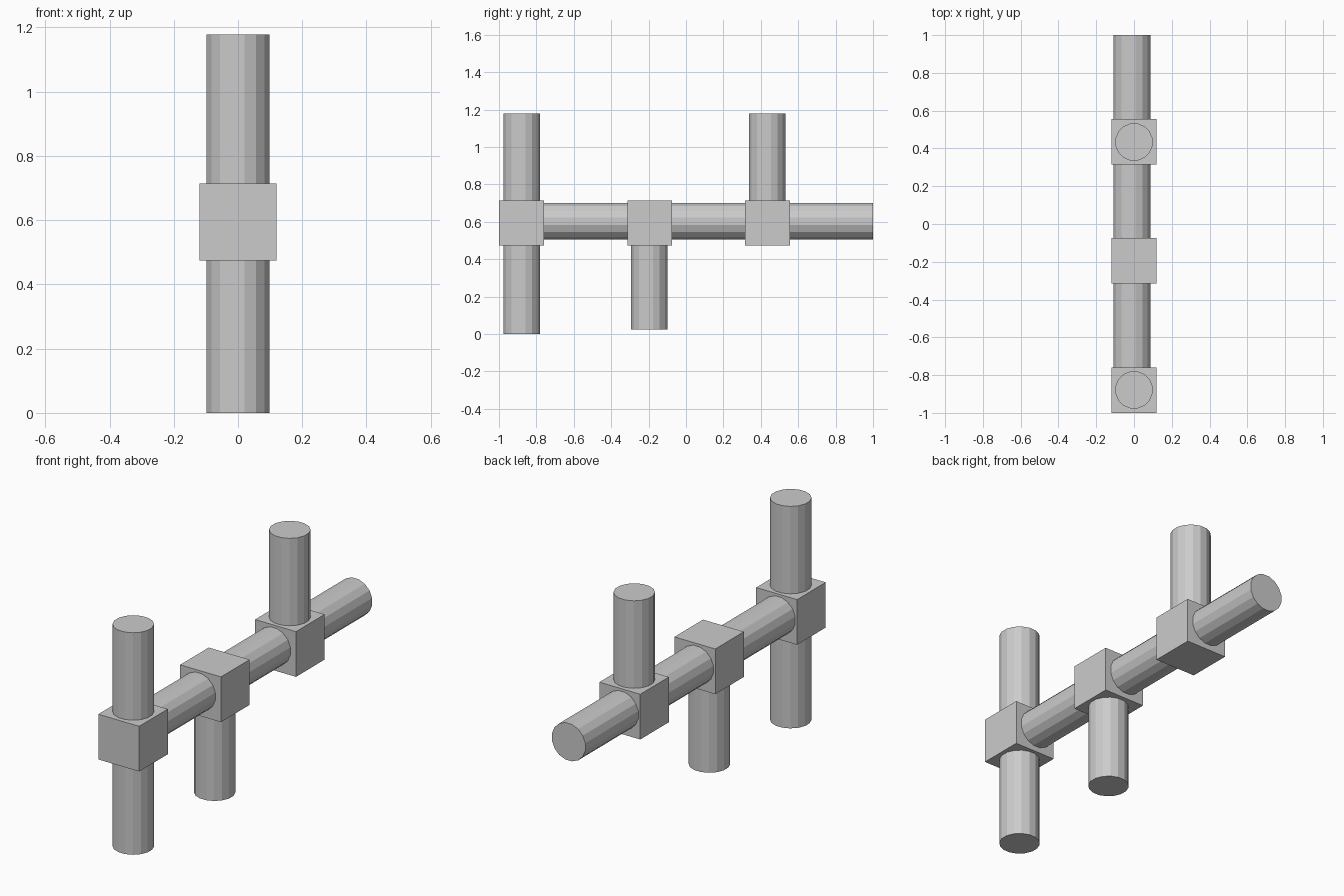
import bpy
from math import pi

default = bpy.data.objects.get("Cube")
if default:
    bpy.data.objects.remove(default, do_unlink=True)

# Single plain material
GREY = (0.6, 0.6, 0.6, 1.0)
mat = bpy.data.materials.new("plain grey")
mat.use_nodes = True
mat.diffuse_color = GREY
mat.node_tree.nodes["Principled BSDF"].inputs["Base Color"].default_value = GREY

SIDES = 16
RADIUS = 0.1
BLOCK = 0.24
BLOCK_Z = 0.594


def finish(name):
    ob = bpy.context.object
    ob.name = name
    ob.data.materials.append(mat)
    bpy.ops.object.transform_apply(location=False, rotation=True, scale=True)


def block(name, y):
    bpy.ops.mesh.primitive_cube_add(size=BLOCK, location=(0, y, BLOCK_Z))
    finish(name)


def post(name, y, low, high):
    bpy.ops.mesh.primitive_cylinder_add(
        vertices=SIDES, radius=RADIUS, depth=high - low,
        location=(0, y, (low + high) / 2), rotation=(0, 0, pi / SIDES))
    finish(name)


# Connector blocks
block("front_block", -0.88)
block("middle_block", -0.194)
block("rear_block", 0.435)

# Upright pipes, with the shorter ones ending inside their blocks
post("front_post", -0.878, 0.0, 1.178)
post("middle_post", -0.196, 0.025, BLOCK_Z)
post("rear_post", 0.434, BLOCK_Z, 1.178)

# Long horizontal pipe, from inside the front block to the rear end
start, end = -0.88, 1.0
bpy.ops.mesh.primitive_cylinder_add(
    vertices=SIDES, radius=RADIUS, depth=end - start,
    location=(-0.011, (start + end) / 2, 0.602),
    rotation=(pi / 2, pi / SIDES, 0))
finish("main_pipe")
